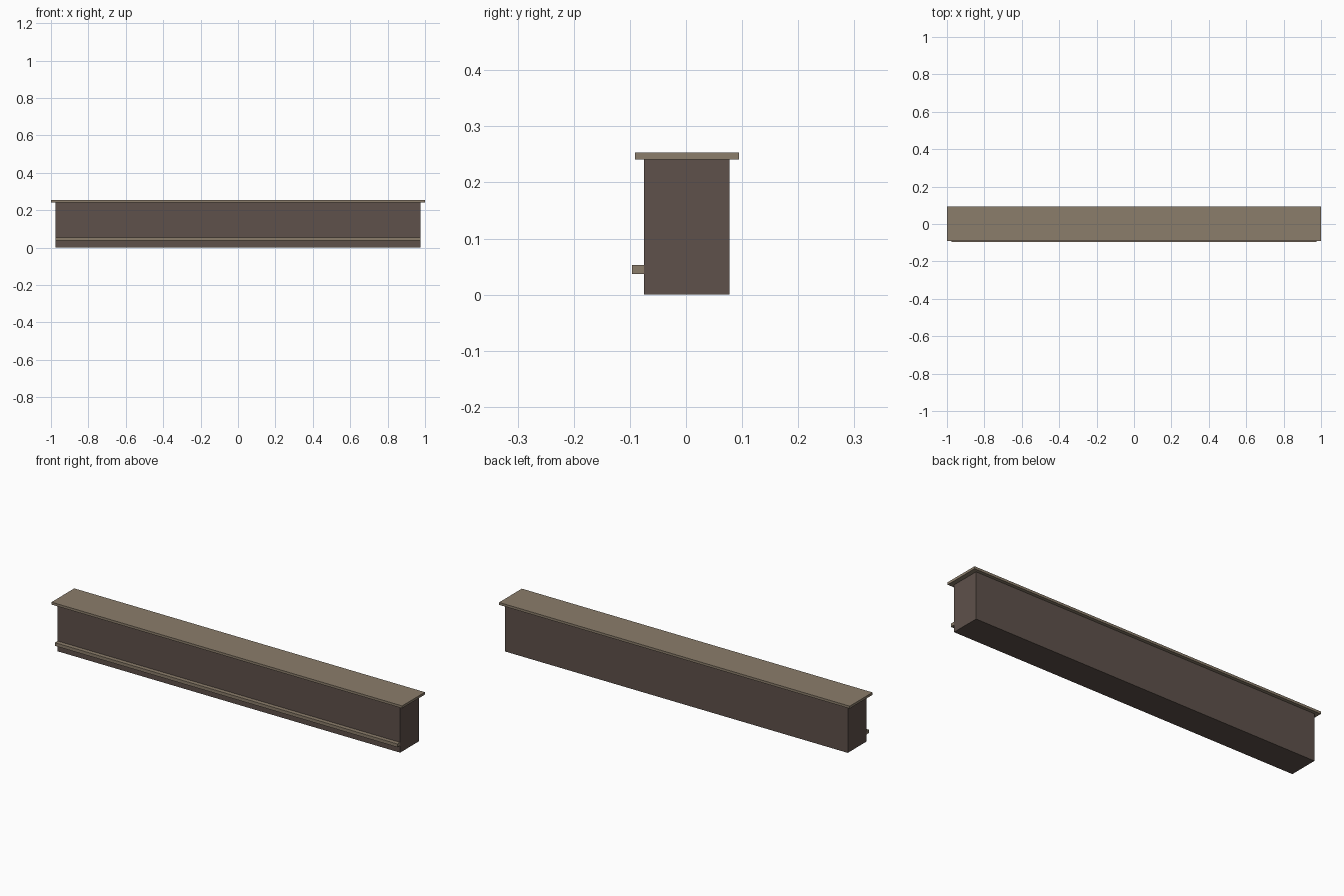
import bpy

old = bpy.data.objects.get("Cube")
if old:
    bpy.data.objects.remove(old, do_unlink=True)


def material(name, rgb):
    mat = bpy.data.materials.new(name)
    mat.use_nodes = True
    mat.diffuse_color = (*rgb, 1)
    mat.node_tree.nodes["Principled BSDF"].inputs["Base Color"].default_value = (*rgb, 1)
    return mat


def box(name, x, y, z, mat):
    """Box from (min, max) ranges on each axis."""
    ranges = (x, y, z)
    bpy.ops.mesh.primitive_cube_add(size=1, location=[(a + b) / 2 for a, b in ranges])
    obj = bpy.context.object
    obj.name = name
    obj.scale = [b - a for a, b in ranges]
    bpy.ops.object.transform_apply(location=False, rotation=False, scale=True)
    obj.data.materials.append(mat)
    return obj


dark_brown = material("dark brown", (0.112, 0.082, 0.069))
light_brown = material("light brown", (0.258, 0.205, 0.147))

# Long wall body
box("body", (-0.977, 0.977), (-0.0745, 0.0775), (0, 0.241), dark_brown)
# Overhanging cap slab
box("top_slab", (-1, 1), (-0.091, 0.0945), (0.241, 0.2535), light_brown)
# Trim rail along the lower front
box("front_rail", (-0.977, 0.977), (-0.0965, -0.0745), (0.0365, 0.053), light_brown)
